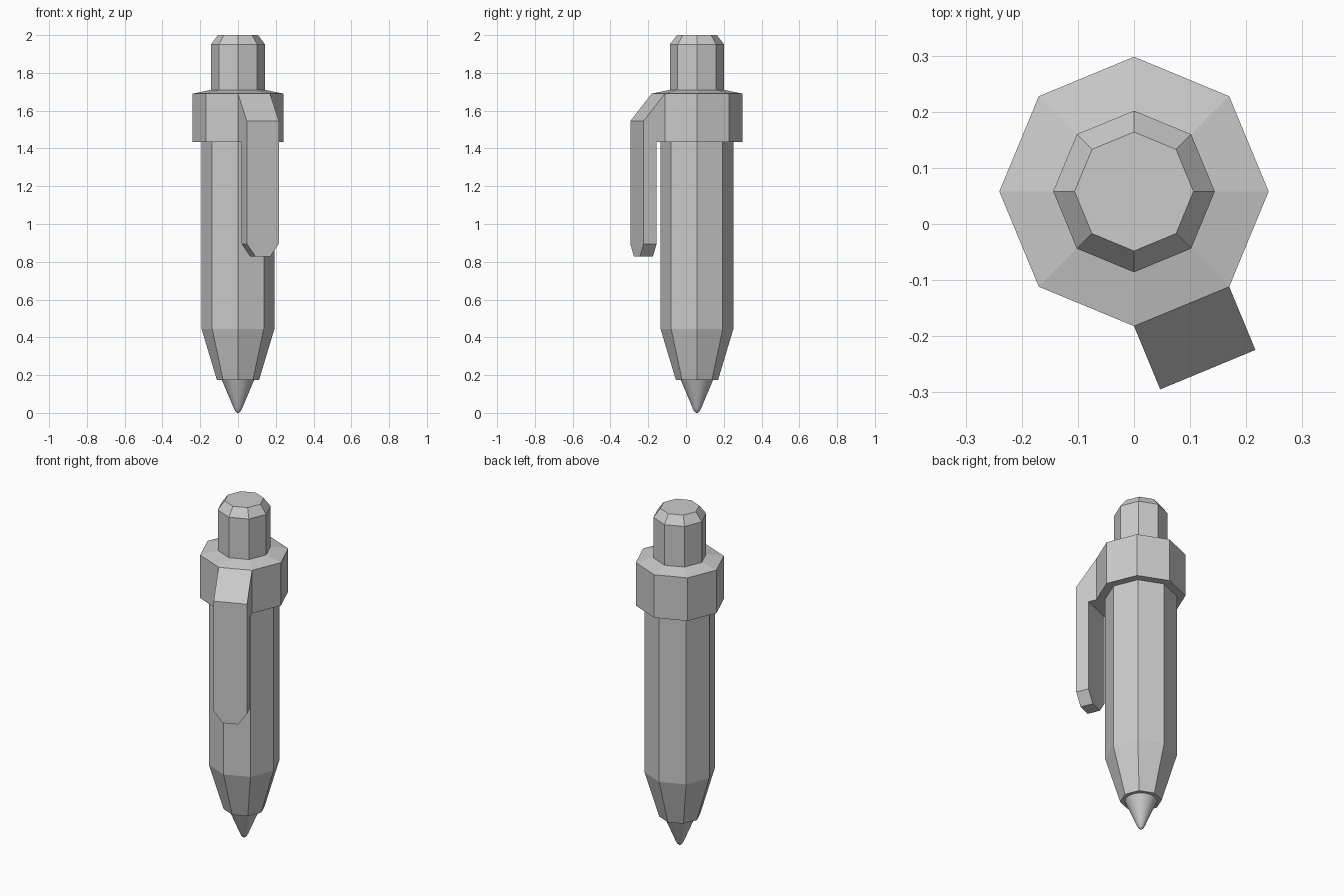
import bpy
import bmesh
from math import cos, sin, pi, radians

cube = bpy.data.objects.get("Cube")
if cube:
    bpy.data.objects.remove(cube, do_unlink=True)

AXIS_Y = 0.058

grey = bpy.data.materials.new("plain grey")
grey.use_nodes = True
colour = (0.6, 0.6, 0.6, 1)
grey.diffuse_color = colour
grey.node_tree.nodes["Principled BSDF"].inputs["Base Color"].default_value = colour


def finish(name, bm):
    """Turn a bmesh into a named object standing on the pen's axis."""
    bmesh.ops.recalc_face_normals(bm, faces=bm.faces)
    mesh = bpy.data.meshes.new(name)
    bm.to_mesh(mesh)
    bm.free()
    mesh.materials.append(grey)
    obj = bpy.data.objects.new(name, mesh)
    obj.location.y = AXIS_Y
    bpy.context.collection.objects.link(obj)
    return obj


def lathe(name, profile, sides=8):
    """Stack closed rings of (radius, height) and cap both ends."""
    bm = bmesh.new()
    rings = [[bm.verts.new((r * cos(2 * pi * k / sides), r * sin(2 * pi * k / sides), z))
              for k in range(sides)] for r, z in profile]
    for low, high in zip(rings, rings[1:]):
        for k in range(sides):
            n = (k + 1) % sides
            bm.faces.new((low[k], low[n], high[n], high[k]))
    bm.faces.new(rings[0])
    bm.faces.new(rings[-1])
    return finish(name, bm)


# Octagonal body, collar and push button
lathe("barrel", [(0.112, 0.175), (0.193, 0.445), (0.193, 1.5)])
lathe("collar", [(0.24, 1.435), (0.24, 1.69), (0.144, 1.71)])
lathe("push_button", [(0.144, 1.7), (0.144, 1.95), (0.106, 2.0)])

# Smooth round writing tip
tip = lathe("writing_tip", [(0.004, 0), (0.014, 0.008), (0.024, 0.028), (0.086, 0.176)], 32)
bpy.ops.object.select_all(action='DESELECT')
tip.select_set(True)
bpy.context.view_layer.objects.active = tip
bpy.ops.object.shade_smooth_by_angle(angle=radians(40))

# Clip: side outline (distance out from the collar face, height) swept across its width
FACE = 0.24 * cos(pi / 8)
HALF = 0.24 * sin(pi / 8)
outline = [(0, 1.69), (0.122, 1.545), (0.122, 0.828),
           (0.048, 0.828), (0.048, 1.435), (0, 1.435)]
bm = bmesh.new()
side = bm.faces.new([bm.verts.new((-HALF, -FACE - d, z)) for d, z in outline])
swept = bmesh.ops.extrude_face_region(bm, geom=[side], use_keep_orig=True)
bmesh.ops.translate(bm, vec=(2 * HALF, 0, 0),
                    verts=[v for v in swept["geom"] if isinstance(v, bmesh.types.BMVert)])

# Cut off the two lower corners of the clip
for s in (-1, 1):
    cut = bmesh.ops.bisect_plane(bm, geom=bm.verts[:] + bm.edges[:] + bm.faces[:],
                                 plane_co=(s * HALF, 0, 0.895),
                                 plane_no=(s * 0.067, 0, -0.05), clear_outer=True)
    bmesh.ops.holes_fill(bm, edges=[e for e in bm.edges if e.is_boundary], sides=0)
clip = finish("pocket_clip", bm)
clip.rotation_euler.z = pi / 8
